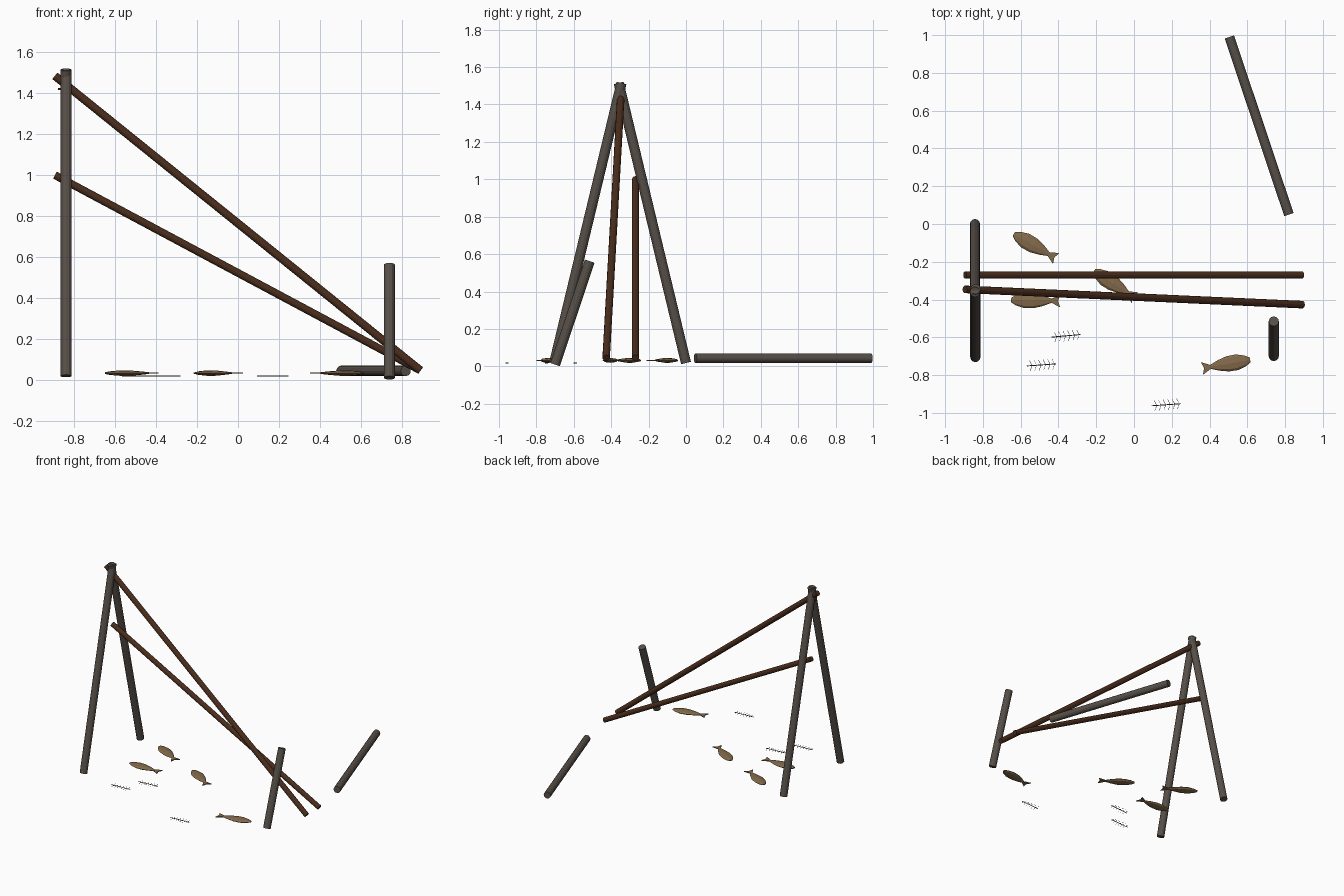
import bpy
import bmesh
from math import cos, sin, pi, radians
from mathutils import Vector, Matrix

cube = bpy.data.objects.get("Cube")
if cube:
    bpy.data.objects.remove(cube)


def material(name, rgb):
    m = bpy.data.materials.new(name)
    m.use_nodes = True
    m.diffuse_color = (*rgb, 1)
    m.node_tree.nodes["Principled BSDF"].inputs["Base Color"].default_value = (*rgb, 1)
    return m


GREY_WOOD = material("weathered grey wood", (0.095, 0.078, 0.066))
BROWN_WOOD = material("dark brown wood", (0.07, 0.027, 0.012))
FISH = material("dried fish", (0.23, 0.145, 0.07))
BONE = material("dirty bone", (0.1, 0.09, 0.08))


def finish(bm, name, mat):
    bmesh.ops.recalc_face_normals(bm, faces=bm.faces)
    mesh = bpy.data.meshes.new(name)
    bm.to_mesh(mesh)
    bm.free()
    mesh.materials.append(mat)
    obj = bpy.data.objects.new(name, mesh)
    bpy.context.collection.objects.link(obj)
    return obj


def add_rod(bm, a, b, radius, sides):
    a, b = Vector(a), Vector(b)
    turn = (b - a).to_track_quat('Z', 'Y').to_matrix().to_4x4()
    bmesh.ops.create_cone(bm, cap_ends=True, segments=sides, radius1=radius,
                          radius2=radius, depth=(b - a).length,
                          matrix=Matrix.Translation((a + b) / 2) @ turn)


def pole(name, a, b, radius, mat):
    bm = bmesh.new()
    add_rod(bm, a, b, radius, 12)
    return finish(bm, name, mat)


# Standing end frame, broken post and fallen post
pole("front_leg", (-0.84, -0.705, 0.018), (-0.84, -0.345, 1.515), 0.027, GREY_WOOD)
pole("back_leg", (-0.842, 0, 0.018), (-0.842, -0.36, 1.515), 0.027, GREY_WOOD)
pole("broken_post", (0.74, -0.70, 0.009), (0.74, -0.515, 0.562), 0.027, GREY_WOOD)
pole("fallen_post", (0.82, 0.05, 0.043), (0.505, 0.99, 0.043), 0.026, GREY_WOOD)

# Slumped drying rails and the peg near the upper one
pole("upper_rail", (-0.895, -0.346, 1.485), (0.892, -0.427, 0.045), 0.02, BROWN_WOOD)
pole("lower_rail", (-0.895, -0.27, 1.0), (0.892, -0.27, 0.045), 0.019, BROWN_WOOD)
pole("rail_peg", (-0.88, -0.35, 1.42), (-0.82, -0.35, 1.42), 0.005, BROWN_WOOD)


# Dried fish: station along the body, half width, half thickness
STATIONS = [(0.13, 0.012, 0.004), (0.105, 0.028, 0.009), (0.06, 0.042, 0.013),
            (0.01, 0.041, 0.013), (-0.04, 0.028, 0.009), (-0.085, 0.010, 0.004)]


def fish(name, x, y, heading):
    bm = bmesh.new()
    rings = [[bm.verts.new((s, w * cos(i * pi / 4), t * sin(i * pi / 4)))
              for i in range(8)] for s, w, t in STATIONS]
    for r, q in zip(rings, rings[1:]):
        for i in range(8):
            j = (i + 1) % 8
            bm.faces.new((r[i], r[j], q[j], q[i]))
    bm.faces.new(rings[0])
    bm.faces.new(rings[-1])
    # Forked tail fin
    fin = [(-0.08, 0.009), (-0.13, 0.034), (-0.118, 0), (-0.13, -0.034), (-0.08, -0.009)]
    top, low = [[bm.verts.new((px, py, z)) for px, py in fin] for z in (0.003, -0.003)]
    bm.faces.new(top)
    bm.faces.new(low)
    for i in range(5):
        j = (i + 1) % 5
        bm.faces.new((top[i], top[j], low[j], low[i]))
    obj = finish(bm, name, FISH)
    obj.location = (x, y, 0.032)
    obj.rotation_euler.z = radians(heading)


for k, spot in enumerate([(-0.524, -0.118, 150), (-0.52, -0.405, 179),
                          (-0.103, -0.32, 147), (0.487, -0.742, 10)]):
    fish(f"fish_{k + 1}", *spot)


# Fish skeletons: a spine with slanted rib pairs
def skeleton(name, x, y, heading):
    bm = bmesh.new()
    add_rod(bm, (-0.078, 0, 0), (0.078, 0, 0), 0.0025, 5)
    for i in range(6):
        s = -0.05 + i * 0.024
        for side in (1, -1):
            add_rod(bm, (s, 0, 0), (s - 0.012, side * 0.028, 0), 0.001, 4)
    obj = finish(bm, name, BONE)
    obj.location = (x, y, 0.018)
    obj.rotation_euler.z = radians(heading)


for k, spot in enumerate([(-0.36, -0.592, 5), (-0.49, -0.746, 4), (0.17, -0.957, 4)]):
    skeleton(f"fish_skeleton_{k + 1}", *spot)
